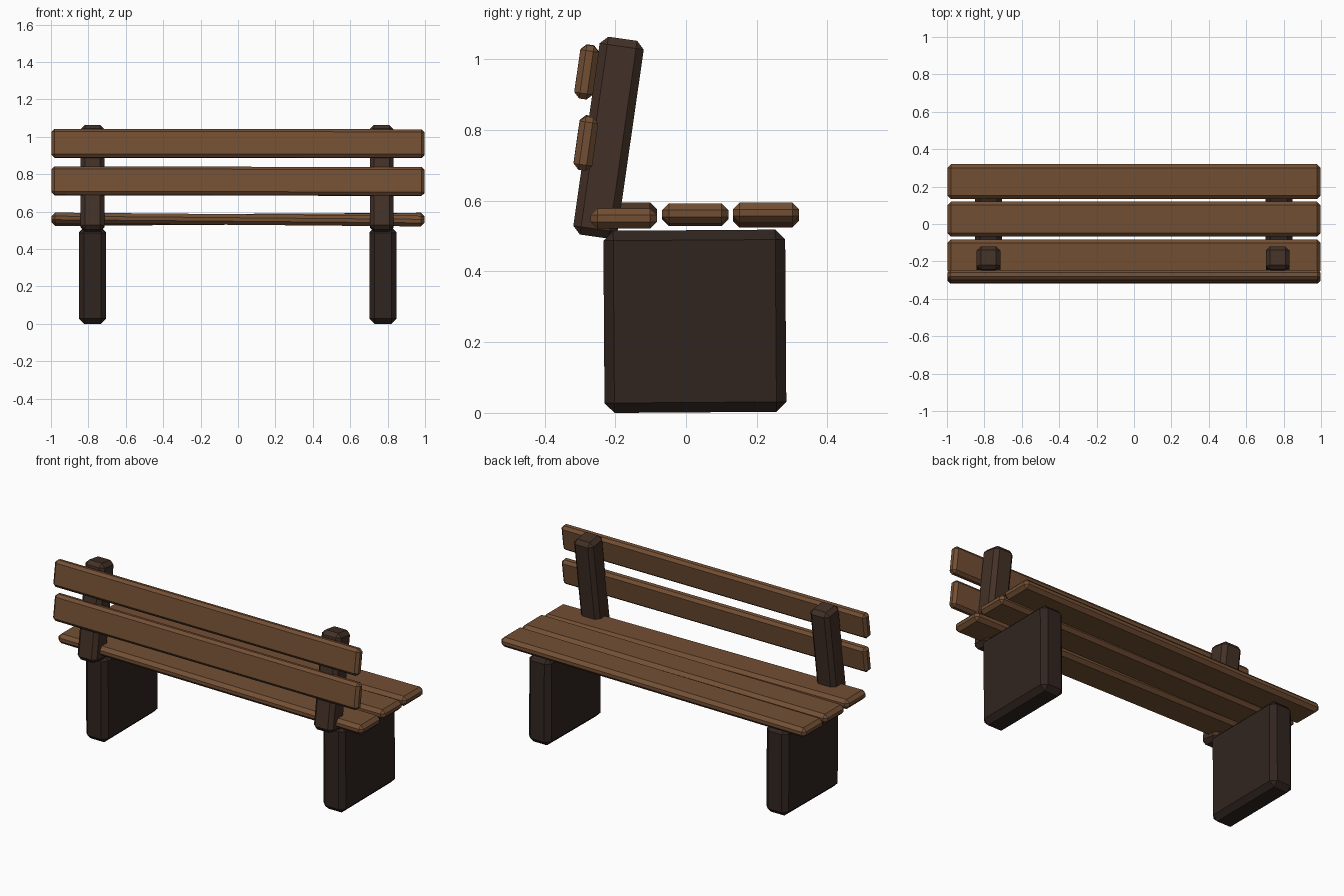
import bpy
from math import radians

if "Cube" in bpy.data.objects:
    bpy.data.objects.remove(bpy.data.objects["Cube"])


def material(name, rgb):
    m = bpy.data.materials.new(name)
    m.diffuse_color = (*rgb, 1)
    m.use_nodes = True
    m.node_tree.nodes["Principled BSDF"].inputs["Base Color"].default_value = m.diffuse_color
    return m


PLANK = material("plank_wood", (0.17, 0.078, 0.034))
POST = material("post_wood", (0.055, 0.030, 0.020))
LEG = material("leg_wood", (0.030, 0.018, 0.014))


def beam(name, size, loc, rot, bevel, mat):
    """Chamfered box; rot in degrees."""
    bpy.ops.mesh.primitive_cube_add(size=1, location=loc,
                                    rotation=[radians(a) for a in rot])
    ob = bpy.context.object
    ob.name = name
    for v in ob.data.vertices:
        v.co = [c * s for c, s in zip(v.co, size)]
    mod = ob.modifiers.new("chamfer", 'BEVEL')
    mod.width = bevel
    mod.segments = 1
    mod.limit_method = 'NONE'
    ob.data.materials.append(mat)
    return ob


# Slab legs and leaning back posts
for side, leg_x, post_x in (("left", -0.778, -0.778), ("right", 0.775, 0.768)):
    beam(f"{side}_leg", (0.145, 0.514, 0.515), (leg_x, 0.025, 0.259),
         (0.4, 0, 0), 0.028, LEG)
    beam(f"{side}_back_post", (0.126, 0.126, 0.565), (post_x, -0.219, 0.778),
         (-8.2, 0, 0), 0.022, POST)

# Seat planks, each slightly out of level
for i, (y, z, tilt) in enumerate(((-0.176, 0.558, 0.5),
                                  (0.026, 0.560, -0.2),
                                  (0.226, 0.559, -0.4))):
    beam(f"seat_plank_{i + 1}", (1.995, 0.187, 0.057), (0, y, z),
         (0, tilt, 0), 0.019, PLANK)

# Backrest planks
for name, y, z, tilt in (("lower", -0.283, 0.763, 0.1),
                         ("upper", -0.281, 0.964, 0.05)):
    beam(f"{name}_back_plank", (1.995, 0.053, 0.153), (0, y, z),
         (-8.2, tilt, 0), 0.016, PLANK)
